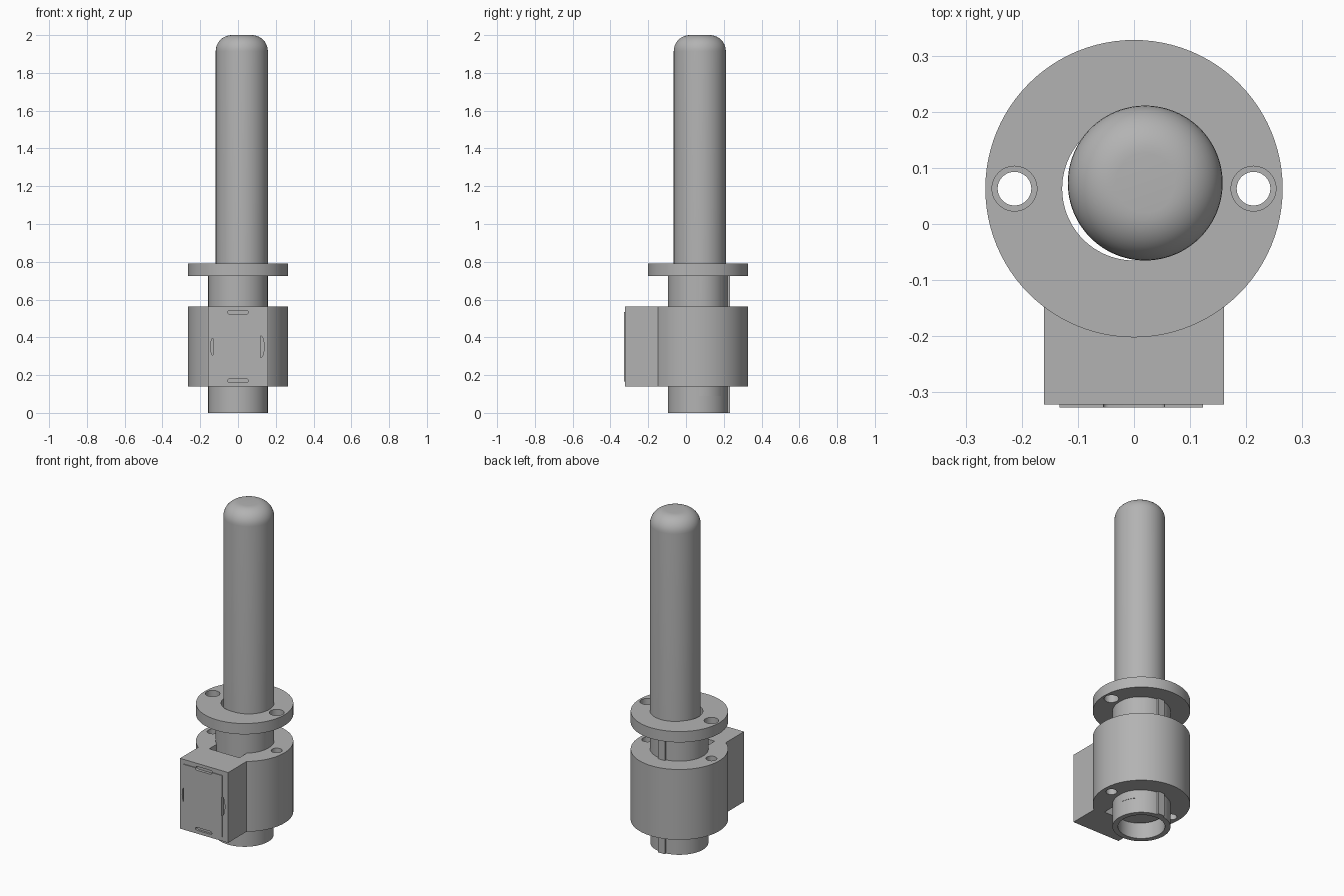
import bpy, bmesh, math
from mathutils import Matrix, Vector

cube = bpy.data.objects.get("Cube")
if cube:
    bpy.data.objects.remove(cube, do_unlink=True)

grey = bpy.data.materials.new("mid_grey")
grey.use_nodes = True
GREY = (0.45, 0.45, 0.45, 1)
grey.diffuse_color = GREY
grey.node_tree.nodes["Principled BSDF"].inputs["Base Color"].default_value = GREY

CY = 0.063          # y of the sleeve axis
BOLT_X = 0.213      # bolt spacing from the axis
OUTER = 0.265       # flange and housing radius
BORE = 0.128
SLEEVE = 0.158
FRONT = -0.322      # front face of the terminal block


def finish(name, bm):
    bmesh.ops.recalc_face_normals(bm, faces=bm.faces)
    mesh = bpy.data.meshes.new(name)
    bm.to_mesh(mesh)
    bm.free()
    mesh.materials.append(grey)
    obj = bpy.data.objects.new(name, mesh)
    bpy.context.collection.objects.link(obj)
    return obj


def cylinder(name, r, z0, z1, x=0, y=CY, sides=96):
    bm = bmesh.new()
    bmesh.ops.create_cone(bm, cap_ends=True, segments=sides, radius1=r, radius2=r,
                          depth=z1 - z0, matrix=Matrix.Translation((x, y, (z0 + z1) / 2)))
    return finish(name, bm)


def box(name, low, high):
    low, high = Vector(low), Vector(high)
    bm = bmesh.new()
    bmesh.ops.create_cube(bm, size=1, matrix=Matrix.Translation((low + high) / 2)
                          @ Matrix.Diagonal((*(high - low), 1)))
    return finish(name, bm)


def prism_y(name, outline, y0, y1):
    """Extrude an (x, z) outline along y."""
    bm = bmesh.new()
    face = bm.faces.new([bm.verts.new((x, y0, z)) for x, z in outline])
    ext = bmesh.ops.extrude_face_region(bm, geom=[face])
    verts = [v for v in ext["geom"] if isinstance(v, bmesh.types.BMVert)]
    bmesh.ops.translate(bm, verts=verts, vec=(0, y1 - y0, 0))
    return finish(name, bm)


def combine(obj, other, operation="DIFFERENCE"):
    mod = obj.modifiers.new("shape", "BOOLEAN")
    mod.operation = operation
    mod.solver = "EXACT"
    mod.object = other
    bpy.context.view_layer.objects.active = obj
    bpy.ops.object.modifier_apply(modifier=mod.name)
    bpy.data.objects.remove(other, do_unlink=True)


def smooth(obj):
    bpy.ops.object.select_all(action="DESELECT")
    obj.select_set(True)
    bpy.context.view_layer.objects.active = obj
    bpy.ops.object.shade_smooth_by_angle(angle=math.radians(30))


# Rod with a rounded top, sitting slightly off the sleeve axis
rod = cylinder("plunger_rod", 0.138, 0.09, 2.0, x=0.02, y=0.073)
bm = bmesh.new()
bm.from_mesh(rod.data)
rim = [e for e in bm.edges if all(v.co.z > 1.9 for v in e.verts)]
bmesh.ops.bevel(bm, geom=rim, offset=0.085, segments=10, profile=0.5, affect="EDGES")
bm.to_mesh(rod.data)
bm.free()

# Guide sleeve with a key along its back
sleeve = cylinder("guide_sleeve", SLEEVE, 0, 0.73)
combine(sleeve, box("key", (-0.022, 0.19, 0), (0.022, 0.232, 0.73)), "UNION")
combine(sleeve, cylinder("sleeve_cutter", BORE, -0.1, 1))

# Mounting flange with two bolt holes
flange = cylinder("mounting_flange", OUTER, 0.725, 0.79)
combine(flange, cylinder("flange_cutter", BORE, 0.6, 1))

# Coil housing joined to the square terminal block
housing = cylinder("coil_housing", OUTER, 0.14, 0.562)
combine(housing, box("terminal_block", (-0.16, FRONT, 0.14), (0.16, 0, 0.562)), "UNION")
combine(housing, cylinder("housing_cutter", SLEEVE - 0.001, 0, 1))
combine(housing, box("slot_cutter", (-0.1, -0.13, 0), (0.1, CY, 1)))

for side in (-1, 1):
    combine(flange, cylinder("bolt_cutter", 0.04, 0.6, 1, x=side * BOLT_X, sides=48))
    combine(housing, cylinder("bolt_cutter", 0.03, 0, 1, x=side * BOLT_X, sides=48))

# Thin cover on the front of the block
cover = box("terminal_cover", (-0.133, FRONT - 0.005, 0.165), (0.123, FRONT + 0.001, 0.535))


def capsule(cz, half=0.055, r=0.01):
    pts = []
    for i in range(18):
        a = math.pi * (i if i < 9 else i - 1) / 8 - math.pi / 2
        shift = half - r if i < 9 else r - half
        pts.append((shift + r * math.cos(a), cz + r * math.sin(a)))
    return pts


def crescent(x, width, half):
    arc = [(x + width * math.cos(math.pi * i / 16), 0.35 + half * math.sin(math.pi * i / 16 ))
           for i in range(17)]
    # A shallow bow: straight on one side, curved on the other
    return [(x + width * math.cos(a), 0.35 + half * math.sin(a))
            for a in [math.pi * (i / 16 - 0.5) for i in range(len(arc))]]


# Finger slots at the four cover edges
slots = [capsule(0.533), capsule(0.17),
         crescent(-0.133, -0.012, 0.045), crescent(0.12, 0.018, 0.058)]
for outline in slots:
    for part in (housing, cover):
        combine(part, prism_y("slot_cutter", outline, FRONT - 0.02, FRONT + 0.012))

for part in (rod, sleeve, flange, housing, cover):
    smooth(part)
